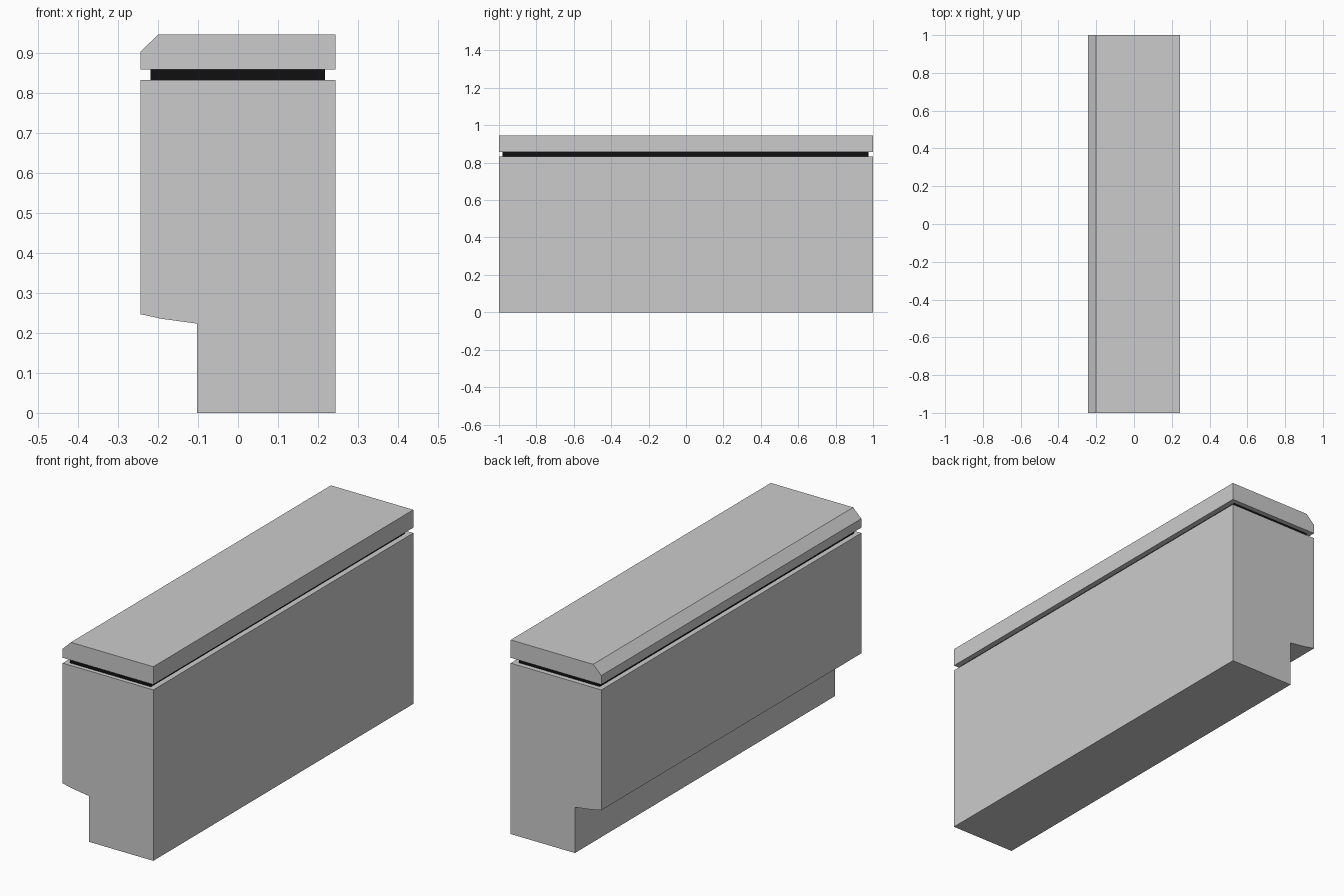
import bpy, bmesh

if "Cube" in bpy.data.objects:
    bpy.data.objects.remove(bpy.data.objects["Cube"])


def extrude_profile(name, pts, y0=-1.0, y1=1.0, color=None):
    """Extrude a closed x-z profile along y."""
    bm = bmesh.new()
    face = bm.faces.new([bm.verts.new((x, y0, z)) for x, z in pts])
    ext = bmesh.ops.extrude_face_region(bm, geom=[face])
    moved = [v for v in ext["geom"] if isinstance(v, bmesh.types.BMVert)]
    bmesh.ops.translate(bm, verts=moved, vec=(0, y1 - y0, 0))
    bmesh.ops.recalc_face_normals(bm, faces=bm.faces)
    mesh = bpy.data.meshes.new(name)
    bm.to_mesh(mesh)
    bm.free()
    obj = bpy.data.objects.new(name, mesh)
    bpy.context.collection.objects.link(obj)
    if color:
        mat = bpy.data.materials.new(name + "_material")
        mat.diffuse_color = color
        mat.use_nodes = True
        mat.node_tree.nodes["Principled BSDF"].inputs["Base Color"].default_value = mat.diffuse_color
        mesh.materials.append(mat)
    return obj


def rect(x0, x1, z0, z1):
    return [(x0, z0), (x1, z0), (x1, z1), (x0, z1)]


W = 0.244          # half depth of the counter
BODY_TOP = 0.832
SLAB_BOTTOM = 0.858

# Main body with the toe recess and its gently sloped ceiling
extrude_profile("counter_body", [
    (-0.102, 0), (W, 0), (W, BODY_TOP), (-0.241, BODY_TOP),
    (-0.241, 0.246), (-0.19, 0.235), (-0.102, 0.223)])

# Thin facing sheet on the recessed side
extrude_profile("facing_panel", rect(-W, -0.241, 0.246, BODY_TOP))

# Dark shadow-gap spacer under the worktop
extrude_profile("shadow_gap", rect(-0.219, 0.217, BODY_TOP, SLAB_BOTTOM),
                -0.98, 0.976, (0.005, 0.005, 0.005, 1))

# Worktop slab with one chamfered edge
extrude_profile("worktop", [
    (-W, SLAB_BOTTOM), (W, SLAB_BOTTOM), (W, 0.945),
    (-0.2, 0.945), (-W, 0.902)])
